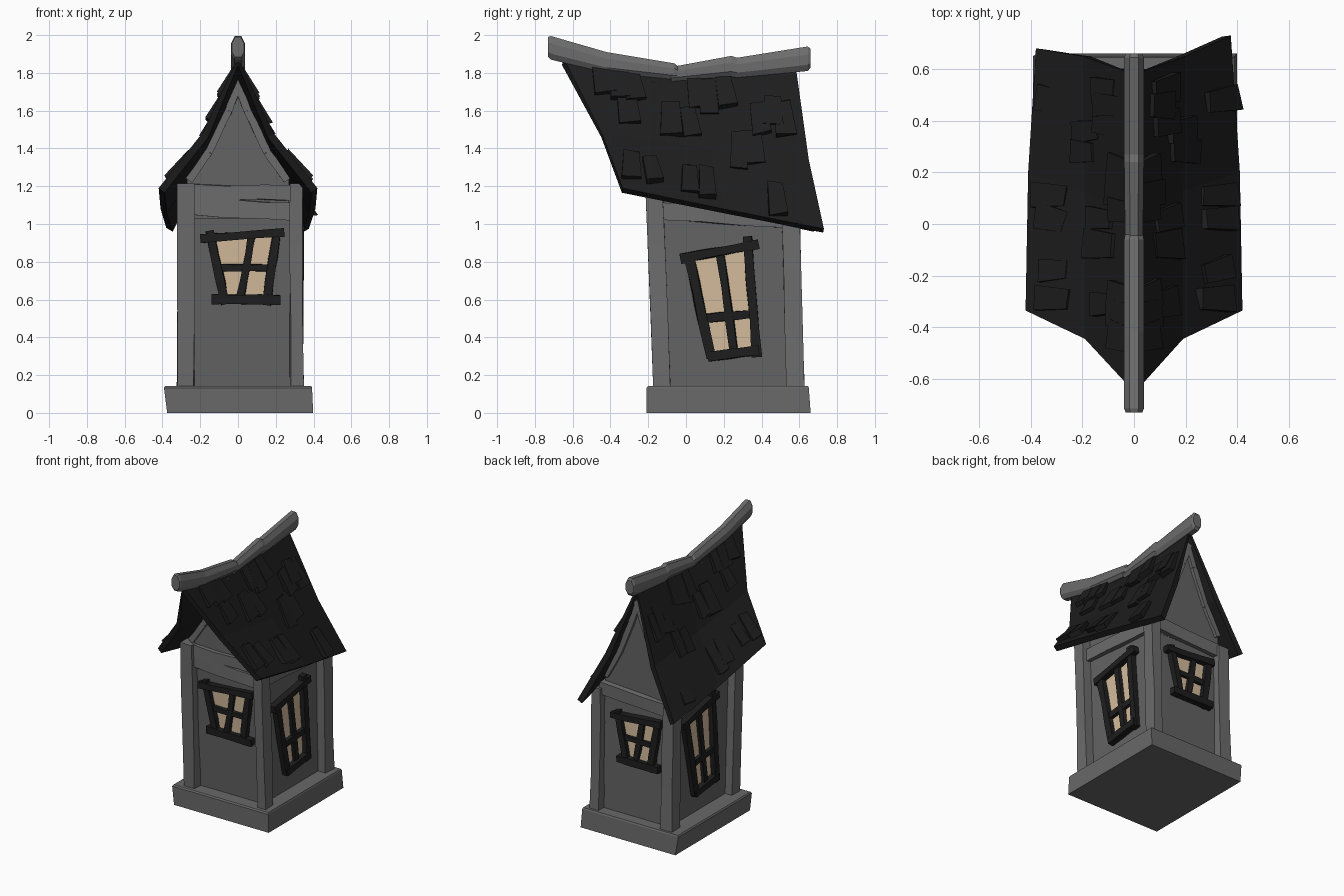
import bpy, bmesh, math, random
from mathutils import Vector, Matrix
from mathutils.bvhtree import BVHTree

if "Cube" in bpy.data.objects:
    bpy.data.objects.remove(bpy.data.objects["Cube"])

random.seed(4)


def material(name, rgb):
    m = bpy.data.materials.new(name)
    m.diffuse_color = (*rgb, 1)
    m.use_nodes = True
    m.node_tree.nodes["Principled BSDF"].inputs["Base Color"].default_value = m.diffuse_color
    return m


STONE = material("base grey", (0.138, 0.138, 0.141))
WALL = material("wall grey", (0.125, 0.125, 0.128))
TRIM = material("timber grey", (0.15, 0.15, 0.153))
ROOF = material("roof black", (0.0125, 0.0125, 0.0125))
FRAME = material("frame black", (0.0125, 0.0125, 0.0128))
GLASS = material("window tan", (0.65, 0.5, 0.33))


def make(name, verts, faces, mat, fix=True):
    me = bpy.data.meshes.new(name)
    me.from_pydata([tuple(v) for v in verts], [], faces)
    if fix:
        bm = bmesh.new()
        bm.from_mesh(me)
        bmesh.ops.recalc_face_normals(bm, faces=bm.faces)
        bm.to_mesh(me)
        bm.free()
    me.materials.append(mat)
    ob = bpy.data.objects.new(name, me)
    bpy.context.collection.objects.link(ob)
    return ob


def loft(name, rings, mat):
    """Join equal rings of points into a closed solid."""
    n = len(rings[0])
    verts = [p for r in rings for p in r]
    faces = [tuple(range(n)), tuple(range(len(verts) - n, len(verts)))]
    for k in range(len(rings) - 1):
        for i in range(n):
            j = (i + 1) % n
            faces.append((k * n + i, k * n + j, k * n + n + j, k * n + n + i))
    return make(name, verts, faces, mat)


def bar(name, p, q, w, t, normal, mat, rough=0.005):
    """Rough hewn timber from p to q, w wide in the wall plane, t deep."""
    p, q, nrm = Vector(p), Vector(q), Vector(normal)
    side = (q - p).cross(nrm).normalized()
    rings = []
    for f in (0, 0.35, 0.7, 1):
        c = p.lerp(q, f)
        ring = []
        for a, b in ((-1, -1), (1, -1), (1, 1), (-1, 1)):
            r = 1 + random.uniform(-rough, rough) * 2 / w
            ring.append(c + side * a * w / 2 * r + nrm * (b * t / 2 + random.uniform(-rough, rough) * 0.4))
        rings.append(ring)
    return loft(name, rings, mat)


def rect(x0, x1, y0, y1, z):
    return [(x0, y0, z), (x1, y0, z), (x1, y1, z), (x0, y1, z)]


# Stone base
loft("base", [rect(-0.375, 0.398, -0.21, 0.66, 0), rect(-0.392, 0.392, -0.208, 0.65, 0.133),
              rect(-0.385, 0.388, -0.2, 0.645, 0.143)], STONE)


# Leaning walls
def front_y(z): return -0.105 - 0.05 * (z - 0.14)
def back_y(z): return 0.565 - 0.02 * (z - 0.14)


LEFT, RIGHT = -0.262, 0.282
wall = [rect(LEFT, RIGHT, front_y(0.1), back_y(0.1), 0.1),
        rect(LEFT, RIGHT, front_y(1.2), back_y(1.07), 1.2)]
for i in (2, 3):
    wall[1][i] = (wall[1][i][0], wall[1][i][1], 1.07)
loft("walls", wall, WALL)

# Corner posts
for x, w in ((-0.277, 0.088), (0.31, 0.07)):
    bar("front_post", (x, -0.127, 0.13), (x, -0.17, 1.215), w, 0.09, (0, 1, 0), TRIM)
    bar("back_post", (x, 0.58, 0.13), (x, 0.555, 1.03), w, 0.095, (0, 1, 0), TRIM)

# Wall head beams
bar("front_beam", (-0.25, -0.16, 1.09), (0.3, -0.16, 1.065), 0.09, 0.05, (0, 1, 0), TRIM)
bar("front_sill", (-0.27, -0.165, 1.17), (0.3, -0.165, 1.165), 0.075, 0.05, (0, 1, 0), TRIM)
bar("back_beam", (-0.27, 0.56, 1.0), (0.3, 0.56, 1.03), 0.09, 0.05, (0, 1, 0), TRIM)
for x in (LEFT - 0.008, RIGHT + 0.008):
    bar("side_beam", (x, -0.15, 1.07), (x, 0.55, 1.02), 0.09, 0.05, (1, 0, 0), TRIM)

# Gable walls with edge boards
for tag, y, out, half in (("front", -0.165, -1, [(0.27, 1.03), (0.27, 1.24), (0.165, 1.39), (0.06, 1.61), (0, 1.77)]),
                          ("back", 0.55, 1, [(0.27, 0.97), (0.27, 1.13), (0.165, 1.32), (0.06, 1.58), (0, 1.75)])):
    outline = half + [(-x, z) for x, z in half[-2::-1]]
    loft(tag + "_gable", [[(x, yy, z) for x, z in outline] for yy in (y, y - out * 0.04)], WALL)
    for s in (-1, 1):
        for (xa, za), (xb, zb) in zip(half[1:], half[2:]):
            bar(tag + "_gable_board", (s * (xa - 0.01), y, za - 0.01), (s * (xb - 0.01), y, zb - 0.01),
                0.04, 0.045, (0, 1, 0), TRIM, 0.002)


# Crooked windows: bars are (a, z, a, z, width) in the wall plane
def window(tag, place, normal, glass, bars):
    n = Vector(normal)
    loft(tag + "_glass", [[place(a, z) + n * d for a, z in glass] for d in (-0.004, 0.004)], GLASS)
    for i, (a, z, b, y, w) in enumerate(bars):
        t = 0.03 if i > 3 else (0.065 if i < 2 else 0.05)
        bar(tag + "_frame", place(a, z) + n * 0.012, place(b, y) + n * 0.012, w, t, n, FRAME)


small_glass = [(-0.13, 0.91), (0.2, 0.95), (0.15, 0.6), (-0.07, 0.6)]
small_bars = [(-0.2, 0.922, 0.245, 0.955, 0.045), (-0.14, 0.6, 0.225, 0.6, 0.05),
              (-0.15, 0.965, -0.065, 0.575, 0.045), (0.205, 0.95, 0.15, 0.57, 0.045),
              (0.07, 0.93, 0.01, 0.6, 0.04), (-0.11, 0.77, 0.18, 0.77, 0.035)]
tall_glass = [(0.02, 0.82), (0.34, 0.88), (0.36, 0.32), (0.13, 0.3)]
tall_bars = [(-0.03, 0.815, 0.385, 0.895, 0.05), (0.115, 0.295, 0.385, 0.335, 0.05),
             (0.02, 0.81, 0.135, 0.29, 0.05), (0.325, 0.935, 0.375, 0.295, 0.05),
             (0.18, 0.85, 0.255, 0.32, 0.045), (0.09, 0.5, 0.37, 0.525, 0.045)]


def back_place(a, z):
    h = 0.71 + (z - 0.77) * 0.95
    return Vector((0.02 - a * 0.92, back_y(h), h))


window("front_window", lambda a, z: Vector((a, front_y(z), z)), (0, -1, 0), small_glass, small_bars)
window("back_window", back_place, (0, 1, 0), small_glass, small_bars)
window("right_window", lambda a, z: Vector((RIGHT, a, z)), (1, 0, 0), tall_glass, tall_bars)
window("left_window", lambda a, z: Vector((LEFT, 0.43 - a, 0.3 + (z - 0.3) * 1.07)), (-1, 0, 0),
       tall_glass, tall_bars)

# Sagging swept roof: rows ridge, middle, eave, each from front to back
ridge = [(0, -0.65, 1.88), (0, 0.0, 1.775), (0, 0.58, 1.84)]
middle = [(0.19, -0.445, 1.48), (0.19, 0.13, 1.4), (0.2, 0.65, 1.34)]
eave = [(0.42, -0.335, 1.19), (0.41, 0.2, 1.08), (0.375, 0.73, 0.975)]


def flip(row): return [(-x, y, z) for x, y, z in row]


left_eave = flip(eave)
left_eave[2] = (-0.38, 0.68, 0.98)
roof_verts = left_eave + flip(middle) + ridge + middle + eave
roof_faces = [(3 * r + c, 3 * r + 3 + c, 3 * r + 4 + c, 3 * r + 1 + c) for r in range(4) for c in range(2)]
roof = make("roof", roof_verts, roof_faces, ROOF, fix=False)
if roof.data.polygons[0].normal.z < 0:
    roof.data.flip_normals()
tree = BVHTree.FromPolygons([Vector(v) for v in roof_verts], roof_faces)
sol = roof.modifiers.new("thickness", "SOLIDIFY")
sol.thickness = 0.04
sol.offset = -1

# Loose shingles, positioned by (y, z) in side view, mirrored to both slopes
shingles = [(-0.44, 1.77), (-0.35, 1.76), (-0.28, 1.74), (-0.31, 1.63), (0.05, 1.7), (0.12, 1.68),
            (0.21, 1.7), (-0.08, 1.55), (0.02, 1.54), (0.28, 1.39), (0.36, 1.41), (0.46, 1.6),
            (0.39, 1.56), (0.52, 1.56), (-0.29, 1.31), (-0.18, 1.29), (0.02, 1.24), (0.11, 1.22), (0.48, 1.13)]
for s in (1, -1):
    for y, z in shingles:
        loc, n, _, _ = tree.ray_cast(Vector((s, y, z)), Vector((-s, 0, 0)))
        if loc is None:
            continue
        if n.z < 0:
            n = -n
        along = (Vector((0, 1, 0)) - n * n.y).normalized()
        along = Matrix.Rotation(random.uniform(-0.05, 0.2) * s, 3, n) @ along
        down = along.cross(n)
        if down.z > 0:
            down = -down
        w, h = random.uniform(0.04, 0.055), random.uniform(0.08, 0.11)
        rings = []
        for f, lift, k in ((-1, 0.012, 0.85), (1, 0.028, 1.08)):
            c = loc + down * f * h
            rings.append([c + along * a * w * k + n * b + down * random.uniform(-0.012, 0.012)
                          for a, b in ((-1, -0.01), (1, -0.01), (1, lift), (-1, lift))])
        loft("shingle", rings, ROOF)


# Bent ridge beam in two overlapping lengths, eight sided
def ridge_ring(y, z0, z1, k=1.0):
    c, h, w = (z0 + z1) / 2, (z1 - z0) / 2 * k, 0.038 * k
    return [(x * w, y, c + z * h) for x, z in
            ((-0.5, -1), (0.5, -1), (1, -0.5), (1, 0.35), (0.45, 1), (-0.45, 1), (-1, 0.35), (-1, -0.5))]


loft("ridge_front", [ridge_ring(-0.73, 1.875, 2.0, 0.85), ridge_ring(-0.715, 1.87, 1.995),
                     ridge_ring(-0.42, 1.8, 1.91), ridge_ring(-0.06, 1.765, 1.85),
                     ridge_ring(-0.02, 1.77, 1.82, 0.8)], TRIM)
loft("ridge_back", [ridge_ring(-0.08, 1.75, 1.835, 0.9), ridge_ring(0.24, 1.78, 1.89),
                    ridge_ring(0.27, 1.775, 1.88), ridge_ring(0.645, 1.81, 1.94),
                    ridge_ring(0.66, 1.82, 1.935, 0.85)], TRIM)
